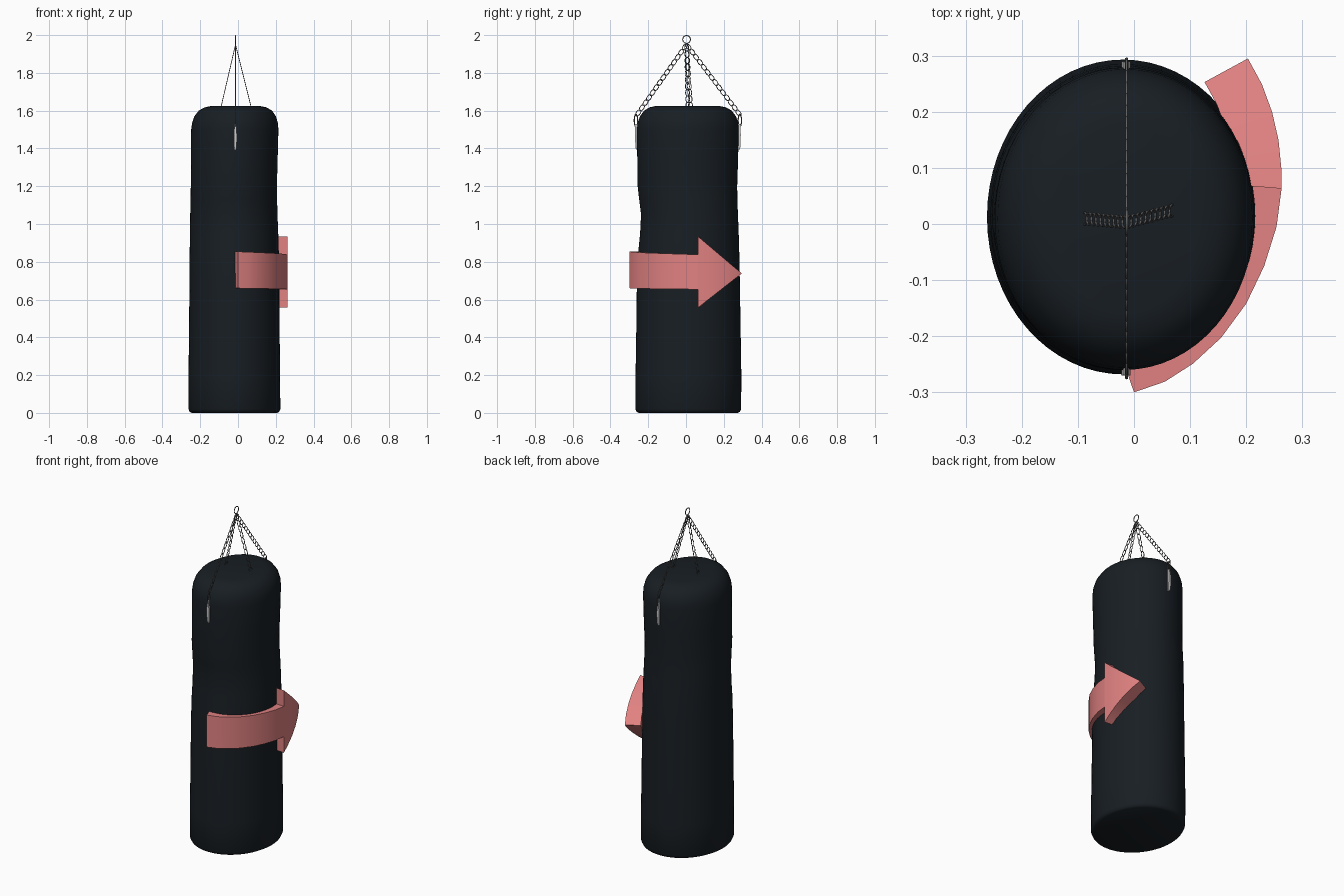
import bpy, bmesh, math
from mathutils import Vector

if "Cube" in bpy.data.objects:
    bpy.data.objects.remove(bpy.data.objects["Cube"])


def material(name, rgb):
    m = bpy.data.materials.new(name)
    m.diffuse_color = (*rgb, 1)
    m.use_nodes = True
    m.node_tree.nodes["Principled BSDF"].inputs["Base Color"].default_value = m.diffuse_color
    return m


BLACK = material("black_leather", (0.009, 0.013, 0.017))
PINK = material("arrow_pink", (0.75, 0.22, 0.22))
STEEL = material("dark_steel", (0.12, 0.12, 0.12))


def finish(name, bm, mat=None, smooth=None):
    bmesh.ops.recalc_face_normals(bm, faces=bm.faces)
    me = bpy.data.meshes.new(name)
    bm.to_mesh(me)
    bm.free()
    ob = bpy.data.objects.new(name, me)
    bpy.context.collection.objects.link(ob)
    if mat:
        me.materials.append(mat)
    if smooth:
        bpy.ops.object.select_all(action='DESELECT')
        ob.select_set(True)
        bpy.context.view_layer.objects.active = ob
        bpy.ops.object.shade_smooth_by_angle(angle=math.radians(smooth))
    return ob


def loft(bm, rings, closed=False):
    rows = [[bm.verts.new(p) for p in r] for r in rings]
    n = len(rows[0])
    pairs = list(zip(rows, rows[1:])) + ([(rows[-1], rows[0])] if closed else [])
    for a, b in pairs:
        for i in range(n):
            j = (i + 1) % n
            bm.faces.new((a[i], a[j], b[j], b[i]))
    if not closed:
        bm.faces.new(rows[0])
        bm.faces.new(rows[-1])


# Punching bag: z, then x and y extents of each slightly dented oval section
SECTIONS = [
    (0.0, -0.245, 0.208, -0.25, 0.275), (0.006, -0.256, 0.218, -0.261, 0.285),
    (0.02, -0.262, 0.224, -0.268, 0.292), (0.2, -0.262, 0.223, -0.267, 0.293),
    (0.45, -0.259, 0.220, -0.263, 0.289), (0.7, -0.257, 0.218, -0.260, 0.285),
    (0.85, -0.256, 0.216, -0.253, 0.282), (0.95, -0.254, 0.213, -0.243, 0.279),
    (1.05, -0.253, 0.209, -0.238, 0.275), (1.13, -0.251, 0.207, -0.248, 0.272),
    (1.2, -0.250, 0.206, -0.256, 0.271), (1.35, -0.249, 0.210, -0.258, 0.276),
    (1.5, -0.248, 0.214, -0.260, 0.279), (1.535, -0.243, 0.211, -0.256, 0.276),
    (1.57, -0.231, 0.201, -0.244, 0.265), (1.6, -0.208, 0.180, -0.222, 0.242),
    (1.617, -0.178, 0.152, -0.194, 0.213), (1.625, -0.14, 0.115, -0.16, 0.175)]
bm = bmesh.new()
rings = []
for z, x0, x1, y0, y1 in SECTIONS:
    ring = []
    for k in range(64):
        a = math.tau * k / 64
        ring.append(((x0 + x1) / 2 + (x1 - x0) / 2 * math.cos(a),
                     (y0 + y1) / 2 + (y1 - y0) / 2 * math.sin(a), z))
    rings.append(ring)
loft(bm, rings)
finish("punching_bag", bm, BLACK, 50)


# Oval wire loop: long axis d, width axis u
def add_link(bm, c, d, u, half_len, half_wid, wire, steps=16, sides=6):
    w = d.cross(u)
    rings = []
    for k in range(steps):
        a = math.tau * k / steps
        p = c + d * (half_len * math.cos(a)) + u * (half_wid * math.sin(a))
        out = (d * (half_wid * math.cos(a)) + u * (half_len * math.sin(a))).normalized()
        rings.append([p + out * (wire * math.cos(b)) + w * (wire * math.sin(b))
                      for b in (math.tau * s / sides for s in range(sides))])
    loft(bm, rings, closed=True)


X, Y, Z = Vector((1, 0, 0)), Vector((0, 1, 0)), Vector((0, 0, 1))

# Hanging ring at the top
bm = bmesh.new()
add_link(bm, Vector((-0.013, 0.003, 1.977)), Z, Y, 0.0205, 0.0205, 0.0025, 24)
finish("hanging_ring", bm, STEEL, 60)

# Four chains spreading from the ring
APEX = Vector((-0.013, 0.003, 1.95))
ENDS = {"front": (-0.013, -0.262, 1.575), "back": (-0.013, 0.288, 1.575),
        "left": (-0.092, 0.010, 1.61), "right": (0.072, 0.025, 1.61)}
for side, end in ENDS.items():
    bm = bmesh.new()
    run = Vector(end) - APEX
    d = run.normalized()
    u = d.cross(X).normalized()
    n = round(run.length / 0.034)
    for i in range(n):
        add_link(bm, APEX + run * ((i + 0.5) / n), d, u, 0.019, 0.0105, 0.0021)
    finish(side + "_chain", bm, STEEL, 60)

# Clip and strap tab on the front and back of the bag
for side, y, s in (("front", -0.263, -1), ("back", 0.283, 1)):
    bm = bmesh.new()
    add_link(bm, Vector((-0.013, y + s * 0.002, 1.548)), Z, Y, 0.033, 0.009, 0.003)
    finish(side + "_clip", bm, STEEL, 60)
    bm = bmesh.new()
    rows = []
    for z, w, t in ((1.395, 0.004, 0.002), (1.41, 0.007, 0.005),
                    (1.47, 0.008, 0.007), (1.53, 0.004, 0.006)):
        rows.append([(-0.014 + a * w, y + s * b, z) for a, b in
                     ((-1, -0.008), (1, -0.008), (1, t), (-1, t))])
    loft(bm, rows)
    finish(side + "_strap", bm)


# Curved arrow: outer path in plan, thickened inward along its normal
PATH = [(0.0, -0.30), (0.055, -0.281), (0.105, -0.249), (0.155, -0.203),
        (0.2, -0.142), (0.232, -0.075), (0.254, -0.005), (0.263, 0.063),
        (0.2625, 0.1), (0.2575, 0.15), (0.246, 0.2), (0.228, 0.249), (0.203, 0.295)]
HEAD, THICK = 7, 0.088
bm = bmesh.new()
rows = []
for i, p in enumerate(PATH):
    a, b = PATH[max(i - 1, 0)], PATH[min(i + 1, len(PATH) - 1)]
    t = Vector((b[0] - a[0], b[1] - a[1], 0)).normalized()
    inner = Vector((*p, 0)) - THICK * Vector((t.y, -t.x, 0))
    zc = 0.757 - 0.019 * i / (len(PATH) - 1)
    halves = [0.097 - 0.005 * i / HEAD] if i <= HEAD else []
    if i >= HEAD:
        halves.append(max(0.189 * (0.295 - p[1]) / (0.295 - 0.063), 0.0005))
    for h in halves:
        rows.append([(*p, zc - h), (*p, zc + h),
                     (inner.x, inner.y, zc + h), (inner.x, inner.y, zc - h)])
loft(bm, rows)
finish("curved_arrow", bm, PINK, 30)
